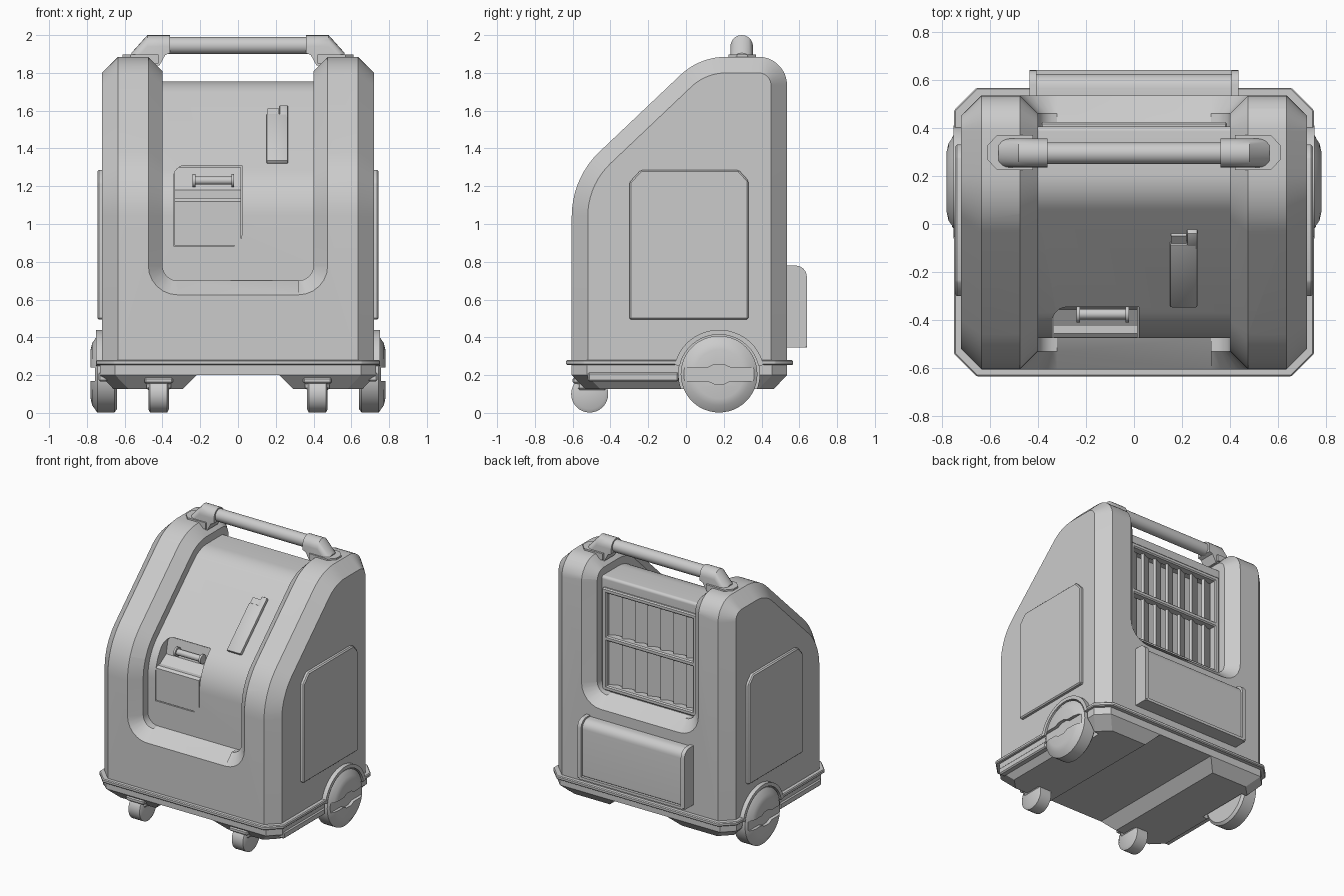
import bpy, bmesh
from math import sin, cos, pi, radians, atan2, tan
from mathutils import Vector as V

if "Cube" in bpy.data.objects:
    bpy.data.objects.remove(bpy.data.objects["Cube"])


def loft(name, rings):
    """Solid through equal-length rings of points, capped at both ends."""
    bm = bmesh.new()
    vs = [[bm.verts.new(p) for p in r] for r in rings]
    n = len(rings[0])
    for a, b in zip(vs, vs[1:]):
        for i in range(n):
            bm.faces.new((a[i], a[(i + 1) % n], b[(i + 1) % n], b[i]))
    bm.faces.new(vs[0])
    bm.faces.new(vs[-1][::-1])
    bmesh.ops.recalc_face_normals(bm, faces=bm.faces)
    me = bpy.data.meshes.new(name)
    bm.to_mesh(me)
    bm.free()
    ob = bpy.data.objects.new(name, me)
    bpy.context.collection.objects.link(ob)
    return ob


def prism(name, pts, axis, a, b):
    put = {'x': lambda p, t: (t, p[0], p[1]), 'y': lambda p, t: (p[0], t, p[1]),
           'z': lambda p, t: (p[0], p[1], t)}[axis]
    return loft(name, [[put(p, t) for p in pts] for t in (a, b)])


def box(name, x0, x1, y0, y1, z0, z1):
    return prism(name, [(x0, y0), (x1, y0), (x1, y1), (x0, y1)], 'z', z0, z1)


def lathe_x(name, y, z, prof, n=40):
    """Round part around an x axis; prof is a list of (x, radius)."""
    return loft(name, [[(x, y + r * cos(2 * pi * i / n), z + r * sin(2 * pi * i / n))
                        for i in range(n)] for x, r in prof])


def apply(ob, kind, **kw):
    m = ob.modifiers.new(kind, kind)
    for k, v in kw.items():
        setattr(m, k, v)
    bpy.context.view_layer.objects.active = ob
    bpy.ops.object.modifier_apply(modifier=m.name)


def bevel(ob, w, seg=1):
    apply(ob, 'BEVEL', width=w, segments=seg)
    return ob


def cut(ob, *cutters):
    for c in cutters:
        apply(ob, 'BOOLEAN', operation='DIFFERENCE', object=c, solver='EXACT')


def drop(*obs):
    for o in obs:
        bpy.data.objects.remove(o)


# Side profile of the shell as (point, outward normal), so it can be offset
Y0, Y1, ZB = -0.605, 0.535, 0.26
corners = [(Y0, 1.243, 0.47), (0.072, 1.885, 0.35), (Y1, 1.885, 0.15)]
path = [V((Y0, ZB))] + [V(c[:2]) for c in corners] + [V((Y1, ZB))]
bends = []
for i, (_, _, r) in enumerate(corners, 1):
    d0, d1 = (path[i] - path[i - 1]).normalized(), (path[i + 1] - path[i]).normalized()
    a0, a1 = atan2(d0.x, -d0.y) , atan2(d1.x, -d1.y)
    n0, n1 = V((-d0.y, d0.x)), V((-d1.y, d1.x))
    turn = d0.angle(d1)
    centre = path[i] - d0 * r * tan(turn / 2) - n0 * r
    for k in range(10):
        n = n0.slerp(n1, k / 9)
        bends.append((centre + n * r, n))
profile = [(path[0], V((-1, 0)))] + bends + [(path[-1], V((1, 0)))]

body = loft('body_shell', [[(x, *(p - n * d)) for p, n in profile]
            for x, d in ((-0.72, 0.085), (-0.635, 0), (0.635, 0), (0.72, 0.085))])

# Channel running up the front, over the top and down the back
W, R = 0.40, 0.08
layers = [(-0.05, 0.125), (0.075, 0), (0.13, 0)]      # depth, growth
arc = [k * pi / 12 for k in range(7)]


def station(f):
    pts = [f(d, g) for d, g in layers]
    return [(w, y, z) for w, y, z in pts] + [(-w, y, z) for w, y, z in pts[::-1]]


def channel_end(y, sgn, z, a):
    return station(lambda d, g: (W - R + (R + g) * sin(a), y + sgn * d, z + R - (R + g) * cos(a)))


rings = [channel_end(Y0, 1, 0.70, a) for a in arc]
rings += [station(lambda d, g: (W + g, *(p - n * d))) for p, n in bends]
rings += [channel_end(Y1, -1, 0.92, a) for a in arc[::-1]]
channel = loft('channel_cutter', rings)

# Pocket with rounded top-left and bottom-right corners, and rear vent opening
r = 0.06
rnd = [(1 - cos(a), 1 - sin(a)) for a in arc]
pocket = [(-0.34, 0.88)] + [(-0.34 + r * u, 1.31 - r * v) for u, v in rnd] + [(0.02, 1.31)]
pocket += [(0.02 - r * u, 0.88 + r * v) for u, v in rnd]
pocket = prism('pocket_cutter', pocket, 'y', -0.7, -0.31)
vent = box('vent_cutter', -0.36, 0.36, 0.31, 0.46, 0.95, 1.66)
WY, WZ = 0.175, 0.205
wells = [lathe_x('well_cutter', WY, WZ, [(s * 0.62, 0.215), (s * 0.9, 0.215)]) for s in (1, -1)]
cut(body, channel, pocket, vent, *wells)


# Chassis with tapered underside and central tunnel, trim rim
def octagon(x, y0, y1, c):
    return [(-x + c, y0), (x - c, y0), (x, y0 + c), (x, y1 - c),
            (x - c, y1), (-x + c, y1), (-x, y1 - c), (-x, y0 + c)]


base = loft('chassis', [[(x, y, z) for x, y in octagon(0.73 - i, -0.605 + i, 0.535 - i, 0.08)]
                        for z, i in ((0.262, 0), (0.20, 0), (0.127, 0.07))])
tunnel = prism('tunnel_cutter', [(-0.3, 0.12), (0.3, 0.12), (0.22, 0.20), (-0.22, 0.20)], 'y', -1, 1)
rim = bevel(prism('trim_rim', octagon(0.75, -0.635, 0.567, 0.095), 'z', 0.253, 0.28), 0.006)
cut(base, tunnel, *wells)
cut(rim, *wells)
drop(channel, pocket, vent, tunnel, *wells)

# Dispenser door, its sloped shelf and pull bar
prism('dispenser_door', [(-0.472, 0.885), (-0.472, 1.12), (-0.455, 1.135), (-0.425, 1.135),
                         (-0.355, 1.18), (-0.33, 1.30), (-0.30, 1.30), (-0.30, 0.885)], 'x', -0.335, 0.015)
lathe_x('dispenser_pull', -0.375, 1.23, [(-0.24, 0.034), (-0.225, 0.034), (-0.225, 0.022),
                                        (-0.035, 0.022), (-0.035, 0.034), (-0.02, 0.034)], 16)

# Raised latch plate lying on the sloping front panel
n = bends[10][1]
t = V((-n.y, n.x)) * -1
if t.y < 0:
    t = -t
q = path[1] - n * 0.13


def on_slope(name, x0, x1, z0, z1, h):
    ss = [(z - q.y) / t.y for z in (z0, z1)]
    return prism(name, [q + t * ss[0] - n * 0.02, q + t * ss[1] - n * 0.02,
                        q + t * ss[1] + n * h, q + t * ss[0] + n * h], 'x', x0, x1)


bevel(on_slope('latch_plate', 0.15, 0.265, 1.32, 1.57, 0.022), 0.008, 2)
bevel(on_slope('latch_tab', 0.22, 0.265, 1.55, 1.615, 0.022), 0.006, 2)
on_slope('latch_button', 0.155, 0.218, 1.565, 1.60, 0.014)

# Rear vent: frame, middle bar and angled upright slats
for s in (1, -1):
    a, b = sorted((s * 0.35, s * 0.388))
    bevel(box('vent_frame_side', a, b, 0.36, 0.425, 0.93, 1.68), 0.008)
for z in (0.93, 1.295, 1.645):
    bevel(box('vent_crossbar', -0.37, 0.37, 0.36, 0.424, z, z + 0.035), 0.008)
for i in range(7):
    o = box('vent_slat', -0.045, 0.045, -0.01, 0.01, 0.94, 1.67)
    o.location = (-0.315 + i * 0.105, 0.365, 0)
    o.rotation_euler.z = radians(28)

# Rear compartment with rounded top and end caps
for nm, x0, x1, y, z0, z1 in (('rear_compartment', -0.42, 0.42, 0.625, 0.36, 0.77),
                              ('rear_cap', 0.405, 0.435, 0.64, 0.345, 0.78),
                              ('rear_cap', -0.435, -0.405, 0.64, 0.345, 0.78)):
    rr = 0.06
    pts = [(0.52, z0), (y - 0.01, z0), (y, z0 + 0.01)]
    pts += [(y - rr + rr * cos(a), z1 - rr + rr * sin(a)) for a in arc] + [(0.52, z1)]
    prism(nm, pts, 'x', x0, x1)
box('rear_lower_lip', -0.42, 0.42, 0.53, 0.64, 0.345, 0.365)

# Carry handle bar
lathe_x('handle_bar', 0.295, 1.945, [(-0.38, 0.045), (0.38, 0.045)], 24)

for s in (1, -1):
    # Handle bracket and foot plate
    def arch(x, zb, zt, w=0.06):
        return [(s * x, 0.295 - w, zb)] + [(s * x, 0.295 - w * cos(k * pi / 10),
                zt - w + w * sin(k * pi / 10)) for k in range(11)] + [(s * x, 0.295 + w, zb)]
    loft('handle_bracket', [arch(0.36, 1.905, 2.0), arch(0.385, 1.895, 2.0), arch(0.415, 1.84, 2.0),
                            arch(0.48, 1.84, 2.0), arch(0.565, 1.84, 1.905)])
    prism('handle_foot', [(s * x, y) for x, y in ((0.42, 0.225), (0.57, 0.225), (0.612, 0.27),
          (0.612, 0.325), (0.57, 0.37), (0.42, 0.37))], 'z', 1.85, 1.897)

    # Side access panel
    bevel(prism('side_panel', [(-0.3, 0.495), (0.33, 0.495), (0.33, 1.23), (0.28, 1.285),
          (-0.24, 1.285), (-0.3, 1.22)], 'x', s * 0.70, s * 0.745), 0.008)

    # Wheel arch and side rail
    ang = [radians(12 + 156 * k / 24) for k in range(25)]
    ring = [(WY + 0.24 * cos(a), WZ + 0.235 * sin(a)) for a in ang]
    ring += [(WY + 0.213 * cos(a), WZ + 0.21 * sin(a)) for a in ang[::-1]]
    prism('wheel_arch', ring, 'x', s * 0.68, s * 0.752)
    bevel(box('side_rail', *sorted((s * 0.69, s * 0.738)), -0.52, -0.04, 0.167, 0.215), 0.008)

    # Big rear wheel with a grooved hub face
    wheel = lathe_x('rear_wheel', WY, WZ, [(s * x, q2) for x, q2 in (
        (0.64, 0.185), (0.655, 0.203), (0.745, 0.203), (0.772, 0.165), (0.78, 0.13))], 48)
    half = [(-0.25, 0.035), (-0.06, 0.035), (-0.025, 0.052), (0.025, 0.052), (0.06, 0.035), (0.25, 0.035)]
    groove = prism('groove_cutter', [(WY + y, WZ + z) for y, z in half] +
                   [(WY + y, WZ - z) for y, z in half[::-1]], 'x', s * 0.757, s * 0.85)
    cut(wheel, groove)
    drop(groove)

    # Front caster: wheel, fork and mount
    x = s * 0.42
    lathe_x('caster_wheel', -0.51, 0.1, [(x - 0.055, 0.08), (x - 0.045, 0.098),
                                        (x + 0.045, 0.098), (x + 0.055, 0.08)], 32)
    bevel(box('caster_fork', x - 0.065, x + 0.065, -0.575, -0.42, 0.12, 0.165), 0.012)
    bevel(box('caster_mount', x - 0.075, x + 0.075, -0.60, -0.42, 0.155, 0.188), 0.008)

# Smooth curved areas, keep chamfers crisp
for ob in bpy.data.objects:
    bpy.ops.object.select_all(action='DESELECT')
    ob.select_set(True)
    bpy.context.view_layer.objects.active = ob
    bpy.ops.object.shade_smooth_by_angle(angle=radians(30))
